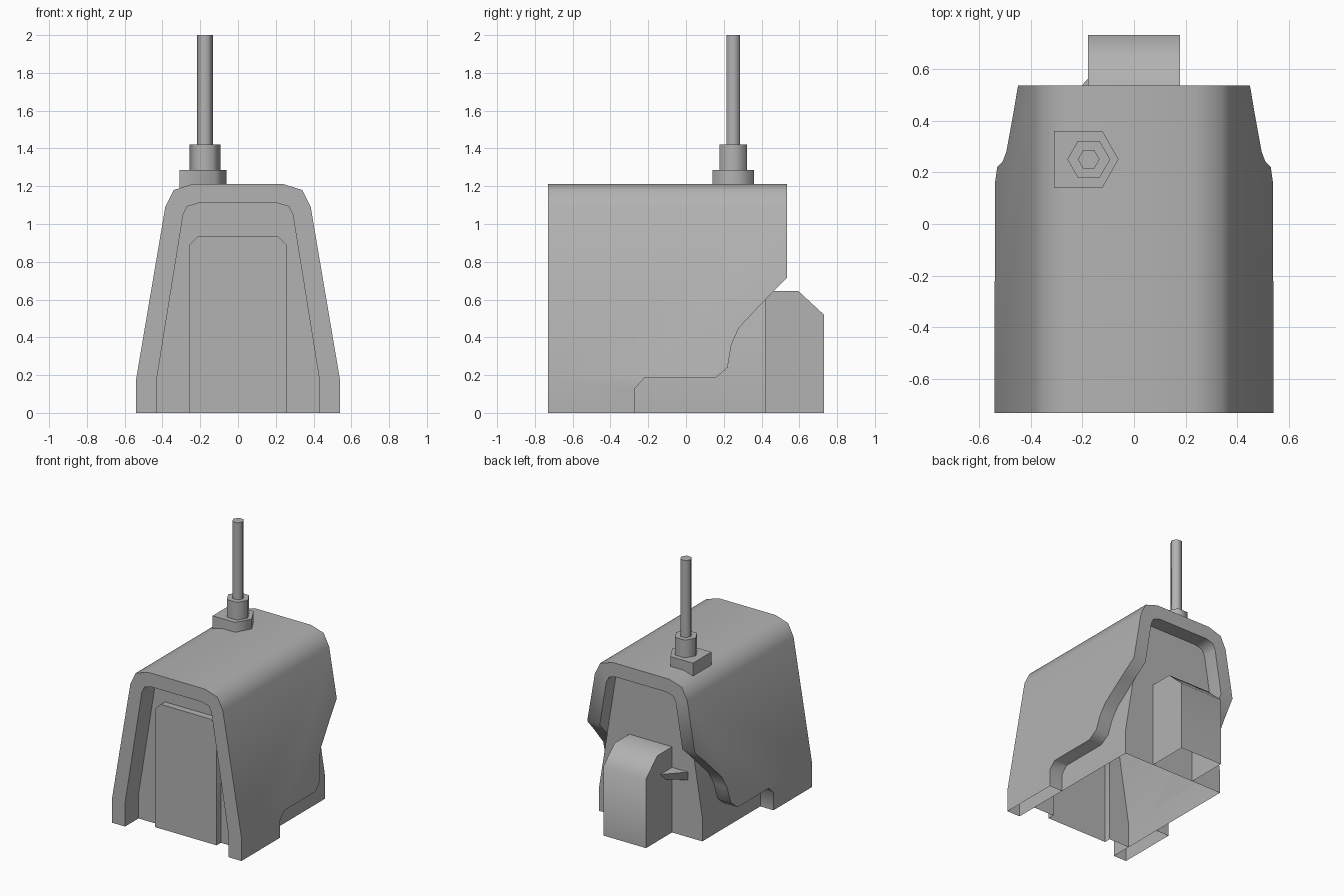
import bpy, bmesh, math
from mathutils import Vector

cube = bpy.data.objects.get("Cube")
if cube:
    bpy.data.objects.remove(cube, do_unlink=True)

grey = bpy.data.materials.new("plain_grey")
grey.use_nodes = True
grey.diffuse_color = (0.45, 0.45, 0.45, 1)
grey.node_tree.nodes["Principled BSDF"].inputs["Base Color"].default_value = grey.diffuse_color


def arch(half):
    """Mirror a half profile (bottom to top) into a full arch, left to right."""
    return [(-x, z) for x, z in half] + half[::-1]


def at_y(pts, y):
    return [Vector((x, y, z)) for x, z in pts]


def at_x(pts, x):
    return [Vector((x, y, z)) for y, z in pts]


def at_z(pts, z):
    return [Vector((x, y, z)) for x, y in pts]


def face(bm, pts):
    return bm.faces.new([bm.verts.new(p) for p in pts])


def loft(bm, a, b, closed=True, cap_a=True, cap_b=True):
    """Join two matching outlines with side faces and optional end caps."""
    n = len(a)
    for i in range(n if closed else n - 1):
        j = (i + 1) % n
        face(bm, (a[i], a[j], b[j], b[i]))
    if cap_a:
        face(bm, a)
    if cap_b:
        face(bm, b)


def finish(name, bm):
    bmesh.ops.remove_doubles(bm, verts=bm.verts, dist=0.0005)
    bmesh.ops.recalc_face_normals(bm, faces=bm.faces)
    mesh = bpy.data.meshes.new(name)
    bm.to_mesh(mesh)
    bm.free()
    obj = bpy.data.objects.new(name, mesh)
    bpy.context.collection.objects.link(obj)
    mesh.materials.append(grey)
    return obj


def activate(obj):
    bpy.ops.object.select_all(action='DESELECT')
    obj.select_set(True)
    bpy.context.view_layer.objects.active = obj


def smooth(obj):
    activate(obj)
    bpy.ops.object.shade_smooth_by_angle(angle=math.radians(65))


def solid(name, a, b, closed=True):
    bm = bmesh.new()
    loft(bm, a, b, closed)
    return finish(name, bm)


outer = arch([(0.54, 0), (0.54, 0.175), (0.385, 1.09), (0.34, 1.18), (0.235, 1.213)])
inner = arch([(0.43, 0), (0.43, 0.18), (0.29, 1.05), (0.268, 1.093), (0.21, 1.11)])
door = arch([(0.257, 0), (0.257, 0.89), (0.21, 0.937)])

# Outer shell: arched band with stepped cut-outs along both lower rear edges
band = outer + inner[::-1]
shell = solid("outer_shell", at_y(band, -0.73), at_y(band, 0.535))
cut = [(-0.27, -0.1), (-0.27, 0.13), (-0.22, 0.185), (0.155, 0.185), (0.22, 0.24),
       (0.24, 0.36), (0.28, 0.45), (0.43, 0.61), (0.535, 0.715), (0.7, 0.88), (0.7, -0.1)]
cutter = solid("shell_cutter", at_x(cut, -1), at_x(cut, 1))
cutter.hide_render = True
mod = shell.modifiers.new("cut", 'BOOLEAN')
mod.operation = 'DIFFERENCE'
mod.solver = 'EXACT'
mod.object = cutter
activate(shell)
bpy.ops.object.modifier_apply(modifier="cut")
bpy.data.objects.remove(cutter, do_unlink=True)

# Open the underside of the shell
bm = bmesh.new()
bm.from_mesh(shell.data)
under = [f for f in bm.faces if all(v.co.z < 0.001 for v in f.verts)]
bmesh.ops.delete(bm, geom=under, context='FACES')
bm.to_mesh(shell.data)
bm.free()

# Inner body, open below, with the front panel pushed forward from its wall
front_y, back_y, door_y = -0.57, 0.42, -0.62
bm = bmesh.new()
loft(bm, at_y(inner, front_y), at_y(inner, back_y), closed=False, cap_a=False)
face(bm, at_y(inner + door[::-1], front_y))
loft(bm, at_y(door, front_y), at_y(door, door_y), closed=False, cap_a=False)
body = finish("inner_body", bm)

# Rear box with sloped top edge
side = [(back_y, 0), (back_y, 0.645), (0.595, 0.645), (0.73, 0.52), (0.73, 0)]
box = solid("rear_box", at_x(side, -0.178), at_x(side, 0.178), closed=False)

# Small corner wedge between box and body
wedge = solid("corner_wedge",
              at_z([(-0.175, 0.42), (-0.31, 0.42), (-0.175, 0.565)], 0.49),
              at_z([(-0.175, 0.42), (-0.31, 0.42), (-0.175, 0.5)], 0.43))

# Mast: five-sided foot, hexagonal collar and rod
mx, my = -0.175, 0.25
foot_pts = [(-0.31, 0.36), (-0.122, 0.36), (-0.06, my), (-0.122, 0.14), (-0.31, 0.14)]
foot = solid("mast_foot", at_z(foot_pts, 1.17), at_z(foot_pts, 1.287))


def hexagon(r):
    return [(mx + r * math.cos(i * math.pi / 3), my + r * math.sin(i * math.pi / 3))
            for i in range(6)]


collar = solid("mast_collar", at_z(hexagon(0.083), 1.27), at_z(hexagon(0.083), 1.42))
rod = solid("mast_rod", at_z(hexagon(0.042), 1.4), at_z(hexagon(0.042), 2))

for part in (shell, body, box, wedge, foot, collar, rod):
    smooth(part)
